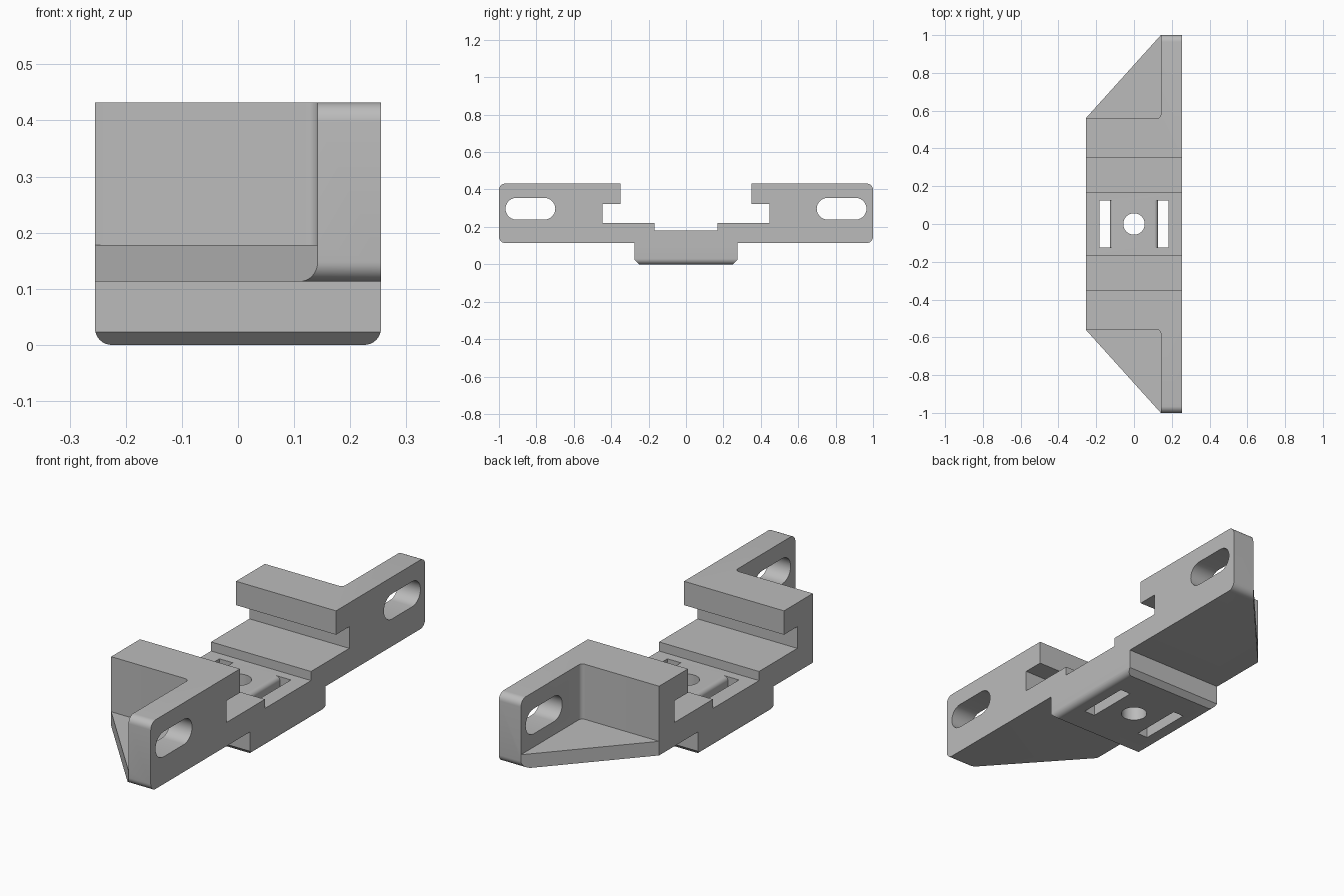
import bpy, bmesh
from math import sin, cos, radians, pi

if "Cube" in bpy.data.objects:
    bpy.data.objects.remove(bpy.data.objects["Cube"], do_unlink=True)

HALF_W = 0.255
PLATE_X = 0.142   # inner face of the mounting plates
BLOCK_Y = 0.56    # outer face of the clamp blocks

grey = bpy.data.materials.new("plain grey")
grey.use_nodes = True
grey.diffuse_color = (0.5, 0.5, 0.5, 1)
grey.node_tree.nodes["Principled BSDF"].inputs["Base Color"].default_value = (0.5, 0.5, 0.5, 1)


def arc(cx, cy, r, a0, a1, n=8):
    """Points of an arc, angles in degrees."""
    angles = [radians(a0 + (a1 - a0) * i / n) for i in range(n + 1)]
    return [(cx + r * cos(a), cy + r * sin(a)) for a in angles]


def prism(name, pts, axis, lo, hi):
    """Extrude a 2D outline along an axis."""
    place = {"x": lambda p, h: (h, p[0], p[1]),
             "y": lambda p, h: (p[0], h, p[1]),
             "z": lambda p, h: (p[0], p[1], h)}[axis]
    bm = bmesh.new()
    low = [bm.verts.new(place(p, lo)) for p in pts]
    high = [bm.verts.new(place(p, hi)) for p in pts]
    bm.faces.new(low)
    bm.faces.new(high)
    n = len(pts)
    for i in range(n):
        j = (i + 1) % n
        bm.faces.new((low[i], low[j], high[j], high[i]))
    bmesh.ops.recalc_face_normals(bm, faces=bm.faces)
    mesh = bpy.data.meshes.new(name)
    bm.to_mesh(mesh)
    bm.free()
    mesh.materials.append(grey)
    obj = bpy.data.objects.new(name, mesh)
    bpy.context.collection.objects.link(obj)
    return obj


def cut(target, cutter):
    cutter.hide_render = True
    mod = target.modifiers.new("cut", "BOOLEAN")
    mod.operation = "DIFFERENCE"
    mod.solver = "EXACT"
    mod.object = cutter
    bpy.context.view_layer.objects.active = target
    bpy.ops.object.modifier_apply(modifier=mod.name)
    bpy.data.objects.remove(cutter, do_unlink=True)


# Side profile, mirrored about the centre
half = [(0.25, 0), (0.275, 0.023), (0.275, 0.113)]
half += arc(0.965, 0.148, 0.035, -90, 0)
half += arc(0.965, 0.397, 0.035, 0, 90)
half += [(0.35, 0.432), (0.35, 0.322), (0.447, 0.322), (0.447, 0.222),
         (0.168, 0.222), (0.168, 0.18)]
bracket = prism("bracket", half + [(-y, z) for y, z in reversed(half)],
                "x", -HALF_W, HALF_W)

for s in (1, -1):
    # Open corner beside the plate, leaving a thin gusset floor
    pocket = [(-0.4, BLOCK_Y)] + arc(PLATE_X - 0.02, BLOCK_Y + 0.02, 0.02, -90, 0)
    pocket += [(PLATE_X, 1.1), (-0.4, 1.1)]
    cut(bracket, prism("pocket", [(x, s * y) for x, y in pocket], "z", 0.178, 0.6))

    # Diagonal edge of the gusset
    slope = (1 - BLOCK_Y) / (PLATE_X + HALF_W)
    wedge = [(-0.355, BLOCK_Y - 0.1 * slope), (PLATE_X, 1), (PLATE_X, 1.1), (-0.355, 1.1)]
    cut(bracket, prism("wedge", [(x, s * y) for x, y in wedge], "z", 0, 0.6))

    # Long screw slot in the plate
    slot = arc(0.907, 0.297, 0.058, -90, 90, 14) + arc(0.757, 0.297, 0.058, 90, 270, 14)
    cut(bracket, prism("screw_slot", [(s * y, z) for y, z in slot], "x", 0, 0.4))

    # Rounded lower edge of the foot
    edge = [(0.3, -0.05), (0.3, 0.03)] + arc(HALF_W - 0.03, 0.03, 0.03, 0, -90)
    edge += [(HALF_W - 0.03, -0.05)]
    cut(bracket, prism("foot_edge", [(s * x, z) for x, z in edge], "y", -0.5, 0.5))

    # Strap slot with a rounded inner lip
    strap = [(0.182, -0.1), (0.182, 0.21), (0.107, 0.21)]
    strap += arc(0.107, 0.16, 0.02, 90, 0) + [(0.127, -0.1)]
    cut(bracket, prism("strap_slot", [(s * x, z) for x, z in strap], "y", -0.125, 0.125))

# Centre hole
cut(bracket, prism("centre_hole", arc(0, 0, 0.057, 0, 350, 35), "z", -0.1, 0.3))

# Smooth rounds, crisp edges
bpy.ops.object.select_all(action="DESELECT")
bracket.select_set(True)
bpy.context.view_layer.objects.active = bracket
bpy.ops.object.shade_smooth_by_angle(angle=pi / 6)
